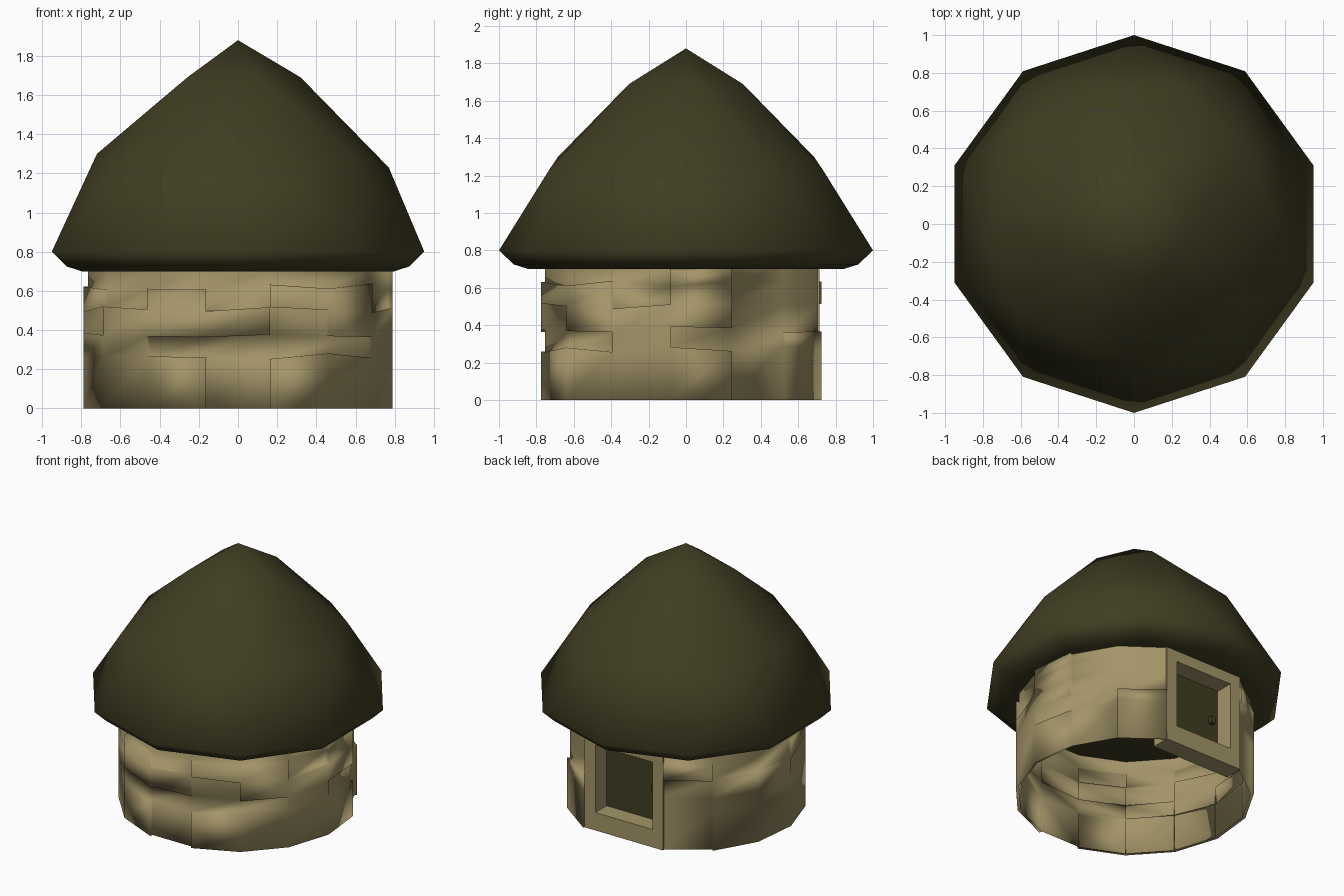
import bpy, bmesh, math, random
from mathutils import Vector

if "Cube" in bpy.data.objects:
    bpy.data.objects.remove(bpy.data.objects["Cube"])

random.seed(4)


def material(name, rgb):
    m = bpy.data.materials.new(name)
    m.diffuse_color = (*rgb, 1)
    m.use_nodes = True
    m.node_tree.nodes["Principled BSDF"].inputs["Base Color"].default_value = m.diffuse_color
    return m


STONE = material("stone_tan", (0.37, 0.30, 0.14))
OLIVE = material("thatch_olive", (0.052, 0.047, 0.016))


def finish(bm, name, mat, smooth=False):
    bmesh.ops.recalc_face_normals(bm, faces=bm.faces)
    me = bpy.data.meshes.new(name)
    bm.to_mesh(me)
    bm.free()
    me.materials.append(mat)
    for p in me.polygons:
        p.use_smooth = smooth
    ob = bpy.data.objects.new(name, me)
    bpy.context.collection.objects.link(ob)
    return ob


def box(name, lo, hi, mat):
    bm = bmesh.new()
    bmesh.ops.create_cube(bm, size=1)
    for v in bm.verts:
        v.co = Vector([l + (c + 0.5) * (h - l) for c, l, h in zip(v.co, lo, hi)])
    return finish(bm, name, mat)


# Roof: upper half of an icosphere, pulled to a point, with a tucked-in rim
bm = bmesh.new()
bmesh.ops.create_icosphere(bm, subdivisions=2, radius=1)
bmesh.ops.delete(bm, geom=[v for v in bm.verts if v.co.z < -0.01], context='VERTS')
levels = [(0.0, 1.0, 0.80), (0.447, 0.77, 1.23), (0.526, 0.72, 1.30),
          (0.851, 0.32, 1.69), (1.0, 0.0, 1.88)]
for v in bm.verts:
    _, r, z = min(levels, key=lambda l: abs(l[0] - v.co.z))
    a = math.atan2(v.co.y, v.co.x)
    v.co = (r * math.cos(a), r * math.sin(a), z)
edges = [e for e in bm.edges if e.is_boundary]
for r, z in [(0.92, 0.725), (0.84, 0.70)]:
    new = bmesh.ops.extrude_edge_only(bm, edges=edges)["geom"]
    edges = [g for g in new if isinstance(g, bmesh.types.BMEdge)]
    for v in [g for g in new if isinstance(g, bmesh.types.BMVert)]:
        d = Vector((v.co.x, v.co.y)).normalized() * r
        v.co = (d.x, d.y, z)
bmesh.ops.contextual_create(bm, geom=edges)
finish(bm, "roof", OLIVE, True)

# Stone wall: 15-sided open shell, some cells pushed out as stones;
# the two back columns are left open for the door bay
SIDES, R, OUT = 15, 0.77, 0.022
heights = [0, 0.27, 0.38, 0.50, 0.62, 0.705]
wobble = [[0] + [random.uniform(-0.02, 0.02) for _ in range(4)] + [0] for _ in range(SIDES)]
chance = [0.6, 0.3, 0.6, 0.65, 0.05]
front = {14: (1, 0, 1, 1, 0), 0: (0, 0, 1, 0, 0), 1: (1, 0, 0, 1, 0)}


def corner(col, row, r):
    a = math.radians(-102 + 24 * col)
    return Vector((r * math.cos(a), r * math.sin(a), heights[row] + wobble[col % SIDES][row]))


bm = bmesh.new()
for col in range(SIDES):
    if col in (7, 8):
        continue
    for row in range(5):
        push = front[col][row] if col in front else random.random() < chance[row]
        ids = [(col, row), (col + 1, row), (col + 1, row + 1), (col, row + 1)]
        base = [corner(c, w, R) for c, w in ids]
        face = [corner(c, w, R + OUT) for c, w in ids] if push else base
        bm.faces.new([bm.verts.new(p) for p in face])
        if push:
            for i in range(4):
                j = (i + 1) % 4
                bm.faces.new([bm.verts.new(p) for p in (base[i], base[j], face[j], face[i])])
bmesh.ops.remove_doubles(bm, verts=bm.verts, dist=0.001)
# drop doubled side walls between neighbouring pushed stones
seen = {}
for f in bm.faces:
    seen.setdefault(frozenset(v.index for v in f.verts), []).append(f)
bm.verts.index_update()
seen = {}
for f in bm.faces:
    seen.setdefault(frozenset(v.index for v in f.verts), []).append(f)
bmesh.ops.delete(bm, geom=[f for g in seen.values() if len(g) > 1 for f in g], context='FACES')
finish(bm, "stone_wall", STONE, True)

# Door bay at the back: posts, lintel, sill, recessed door and handle
for side, name in ((1, "right"), (-1, "left")):
    x0, x1 = sorted((side * 0.23, side * 0.315))
    box("door_post_" + name, (x0, 0.58, 0.0), (x1, 0.715, 0.705), STONE)
box("door_lintel", (-0.23, 0.58, 0.62), (0.23, 0.715, 0.705), STONE)
box("door_sill", (-0.23, 0.58, 0.0), (0.23, 0.715, 0.13), STONE)
box("door", (-0.23, 0.56, 0.12), (0.23, 0.585, 0.63), OLIVE)
box("door_handle", (-0.185, 0.585, 0.345), (-0.15, 0.615, 0.395), OLIVE)
